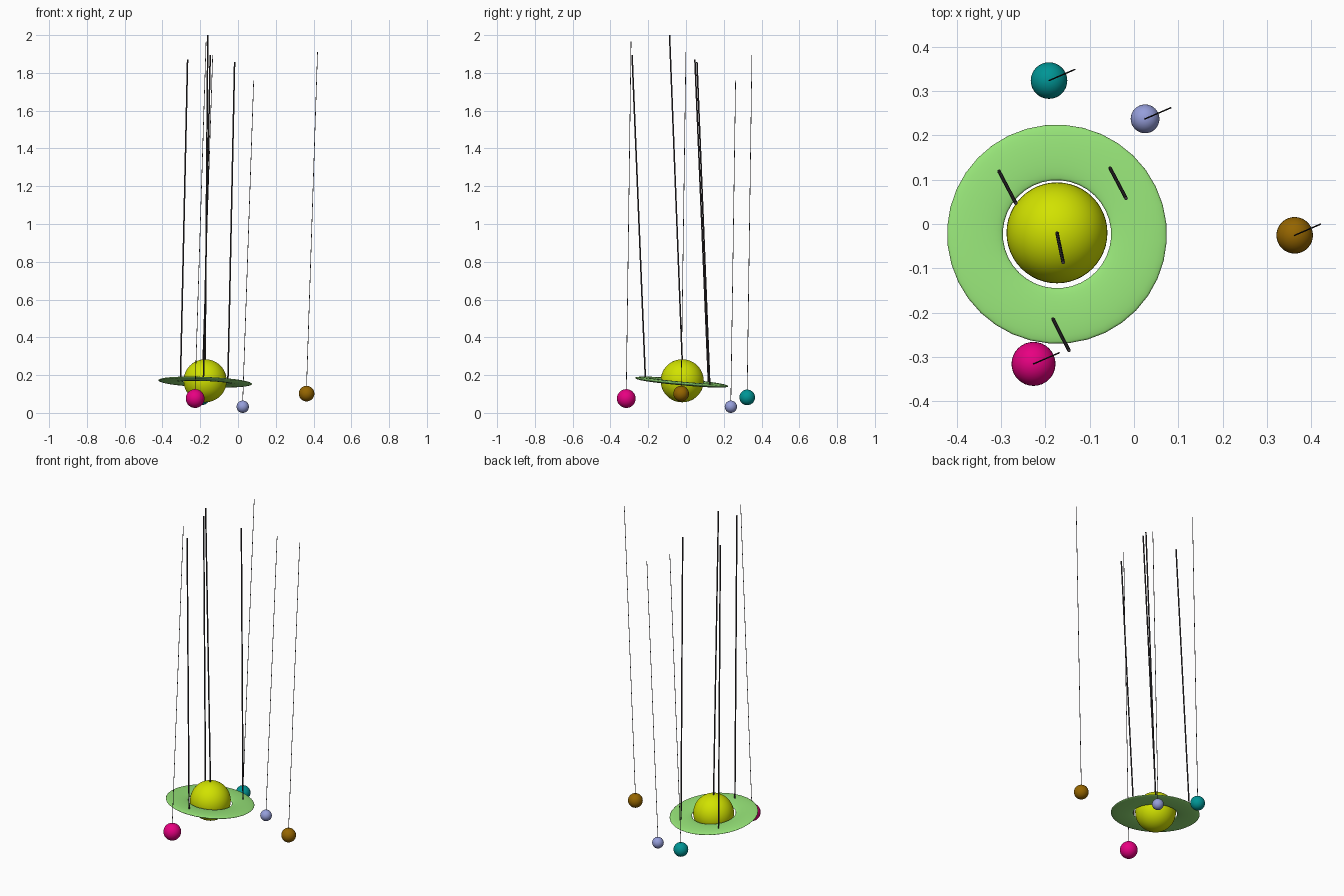
import bpy, math
from mathutils import Vector

if "Cube" in bpy.data.objects:
    bpy.data.objects.remove(bpy.data.objects["Cube"])


def material(name, rgb):
    m = bpy.data.materials.new(name)
    m.diffuse_color = (*rgb, 1)
    m.use_nodes = True
    m.node_tree.nodes["Principled BSDF"].inputs["Base Color"].default_value = m.diffuse_color
    return m


def finish(obj, name, mat, angle=40):
    obj.name = name
    obj.data.materials.append(mat)
    bpy.ops.object.shade_smooth_by_angle(angle=math.radians(angle))
    return obj


def ball(name, centre, radius, mat, segs=40):
    bpy.ops.mesh.primitive_uv_sphere_add(segments=segs, ring_count=segs // 2,
                                         radius=radius, location=centre)
    return finish(bpy.context.object, name, mat)


def string(name, start, end, radius):
    a, b = Vector(start), Vector(end)
    bpy.ops.mesh.primitive_cylinder_add(vertices=12, radius=radius, depth=(b - a).length,
                                        location=(a + b) / 2)
    obj = bpy.context.object
    obj.rotation_euler = (b - a).to_track_quat('Z', 'Y').to_euler()
    return finish(obj, name, STRING)


STRING = material("string_black", (0.045, 0.038, 0.042))
THICK, THIN = 0.004, 0.0016

# Large planet and its string
planet = Vector((-0.174, -0.020, 0.170))
ball("planet", planet, 0.114, material("planet_yellow", (0.64, 0.76, 0.0)), 48)
string("planet_string", planet + Vector((0, 0, 0.105)), (-0.16, -0.087, 2.0), THICK)

# Flattened, tilted ring around the planet
ring_centre = Vector((-0.174, -0.023, 0.163))
slope_x, slope_y = -0.04, -0.09
bpy.ops.mesh.primitive_torus_add(major_radius=0.1855, minor_radius=0.063,
                                 major_segments=36, minor_segments=16, location=ring_centre)
ring = bpy.context.object
ring.scale.z = 0.15
ring.rotation_euler = Vector((-slope_x, -slope_y, 1)).to_track_quat('Z', 'Y').to_euler()
finish(ring, "planet_ring", material("ring_green", (0.31, 0.78, 0.19)), 180)

# Three strings holding the ring
ring_strings = [((-0.305, 0.119), (-0.267, 0.047, 1.870)),
                ((-0.054, 0.126), (-0.018, 0.058, 1.858)),
                ((-0.183, -0.215), (-0.147, -0.2855, 1.895))]
for i, ((x, y), top) in enumerate(ring_strings, 1):
    z = ring_centre.z + slope_x * (x - ring_centre.x) + slope_y * (y - ring_centre.y)
    string(f"ring_string_{i}", (x, y, z), top, THICK)

# Small hanging moons: centre, radius, string top height, colour
moons = {
    "pink": ((-0.227, -0.316, 0.076), 0.0497, 1.965, (0.8, 0.0, 0.22)),
    "teal": ((-0.192, 0.324, 0.082), 0.0413, 1.895, (0.0, 0.3, 0.3)),
    "lavender": ((0.025, 0.2375, 0.0325), 0.0325, 1.76, (0.3, 0.34, 0.7)),
    "brown": ((0.363, -0.0255, 0.102), 0.0413, 1.91, (0.3, 0.13, 0.0)),
}
for name, (c, r, top, rgb) in moons.items():
    ball(f"{name}_moon", c, r, material(f"moon_{name}", rgb), 32)
    string(f"{name}_moon_string", (c[0], c[1], c[2] + r * 0.95),
           (c[0] + 0.058, c[1] + 0.025, top), THIN)
